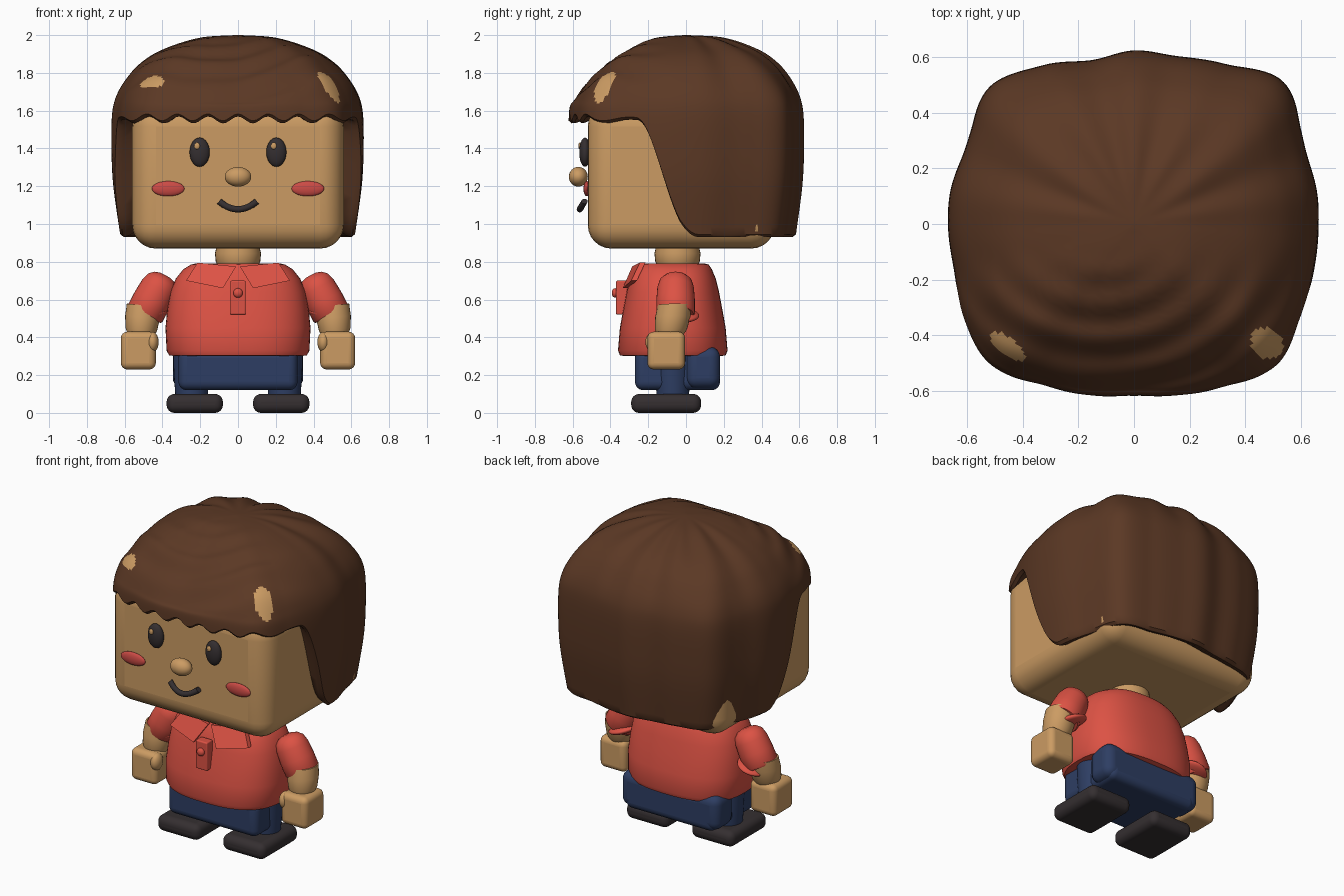
import bpy, bmesh, math
from math import sin, cos, pi
from mathutils import Vector, Matrix

cube = bpy.data.objects.get("Cube")
if cube:
    bpy.data.objects.remove(cube)


def material(name, r, g, b):
    m = bpy.data.materials.new(name)
    m.use_nodes = True
    m.diffuse_color = (r, g, b, 1)
    m.node_tree.nodes["Principled BSDF"].inputs["Base Color"].default_value = (r, g, b, 1)
    return m


HAIR = material("brown hair", .105, .04, .018)
SKIN = material("tan skin", .6, .33, .125)
RED = material("red cloth", .72, .085, .058)
NAVY = material("navy cloth", .027, .048, .125)
DARK = material("near black", .035, .028, .03)
BLUSH = material("blush", .6, .07, .06)


def finish(name, bm, mat):
    bmesh.ops.recalc_face_normals(bm, faces=bm.faces)
    me = bpy.data.meshes.new(name)
    bm.to_mesh(me)
    bm.free()
    ob = bpy.data.objects.new(name, me)
    me.materials.append(mat)
    bpy.context.collection.objects.link(ob)
    return ob


def loft(name, rings, mat):
    bm = bmesh.new()
    vs = [[bm.verts.new(p) for p in ring] for ring in rings]
    n = len(vs[0])
    for a, b in zip(vs, vs[1:]):
        for i in range(n):
            k = (i + 1) % n
            bm.faces.new((a[i], a[k], b[k], b[i]))
    bm.faces.new(vs[0])
    bm.faces.new(vs[-1])
    return finish(name, bm, mat)


def box(name, lo, hi, bevel, mat):
    lo, hi = Vector(lo), Vector(hi)
    bm = bmesh.new()
    bmesh.ops.create_cube(bm, size=1, matrix=Matrix.Translation((lo + hi) / 2) @ Matrix.Diagonal((*(hi - lo), 1)))
    ob = finish(name, bm, mat)
    mod = ob.modifiers.new("round", 'BEVEL')
    mod.width, mod.segments = bevel, 6
    return ob


def ball(name, centre, radii, mat, tilt=0):
    bm = bmesh.new()
    m = Matrix.Translation(centre) @ Matrix.Rotation(tilt, 4, 'Y') @ Matrix.Diagonal((*radii, 1))
    bmesh.ops.create_uvsphere(bm, u_segments=32, v_segments=20, radius=1, matrix=m)
    return finish(name, bm, mat)


def limb(name, a, b, steps, mat):
    """Round limb from a to b; steps are (fraction along, radius)."""
    a, b = Vector(a), Vector(b)
    d = b - a
    u = Vector((0, 1, 0))
    v = d.normalized().cross(u)
    ring = [u * cos(t * pi / 16) + v * sin(t * pi / 16) for t in range(32)]
    return loft(name, [[a + d * f + p * r for p in ring] for f, r in steps], mat)


def spline(pts, t, loop=False):
    """Smooth interpolation through evenly spaced values."""
    n = len(pts)
    i = math.floor(t) if loop else min(int(t), n - 2)
    f = t - i
    p = [pts[k % n] if loop else pts[max(0, min(n - 1, k))] for k in range(i - 1, i + 3)]
    return p[1] + .5 * f * (p[2] - p[0] + f * (2 * p[0] - 5 * p[1] + 4 * p[2] - p[3]
                            + f * (3 * (p[1] - p[2]) + p[3] - p[0])))


def smooth(a, b, x):
    t = max(0, min(1, (x - a) / (b - a)))
    return t * t * (3 - 2 * t)


# Head and neck
box("head", (-.56, -.52, .87), (.56, .47, 1.64), .125, SKIN)
limb("neck", (0, -.045, .76), (0, -.045, .9), [(0, .1), (.3, .118), (.6, .122), (1, .11)], SKIN)

# Hair: a cap with a wavy fringe in front and a long edge at the sides and back
OUTLINE = [.665, .67, .69, .745, .66, .63, .62, .615, .655, .72, .675, .67,
           .67, .67, .705, .725, .67, .64, .62, .64, .675, .725, .69, .67]
WIDTH = [0.02, .3, .6, .77, .88, .96, .995, 1, .985, .93]
Z_SIDE = [2, 1.985, 1.92, 1.85, 1.77, 1.68, 1.58, 1.4, 1.2, .94]
Z_FRONT = [2, 1.975, 1.87, 1.785, 1.71, 1.65, 1.6, 1.4, 1.2, .94]
COLS, ROWS = 240, 46
columns = []
for c in range(COLS):
    t = 2 * pi * c / COLS
    radius = spline(OUTLINE, 24 * c / COLS, True)
    x, y = radius * cos(t), radius * sin(t)
    front = max(0, -sin(t)) ** 3
    heights = [s + (f - s) * front for s, f in zip(Z_SIDE, Z_FRONT)]
    fringe = 1.565 + .018 * cos(39 * x) * smooth(.25, .45, -y)
    edge = fringe + (.945 - fringe) * (.5 * smooth(-.27, -.02, y) + .5 * smooth(-.25, .07, y))
    low, high = 0, len(WIDTH) - 1
    for _ in range(24):
        mid = (low + high) / 2
        low, high = (mid, high) if spline(heights, mid) > edge else (low, mid)
    col = []
    for j in range(ROWS + 1):
        p = low * j / ROWS
        f, z = spline(WIDTH, p), spline(heights, p)
        back = smooth(-.1, .3, y)
        f *= 1 + back * .008 * sin(13 * t) * smooth(.1, .8, f)
        z += back * .008 * sin(13 * t) * smooth(.1, .5, f) * smooth(1.6, 1.8, z)
        # swept strands
        reach = math.hypot(f * x + .08, 1.15 * f * y)
        sweep = smooth(.05, .35, -f * y) * smooth(1.6, 1.7, z)
        z += .009 * sin(42 * reach + 1.5 * t) * sweep
        col.append((f * x, f * y, z))
    f = spline(WIDTH, low)
    col += [(f * x * k, f * y * k, edge + dz) for k, dz in ((.975, -.014), (.94, -.008), (.86, .02))]
    columns.append(col)
hair = loft("hair", list(zip(*columns)), HAIR)
hair.data.materials.append(SKIN)
# Bare spots near the front corners
for poly in hair.data.polygons:
    p = poly.center
    for cx, cy, a, b in ((.48, -.43, .062, .052), (-.455, -.44, .08, .03)):
        dx, dy = p.x - cx, p.y - cy
        u, v = (dx * .8 - dy * .6) / a, (dx * .6 + dy * .8) / b
        if u * u + v * v < 1 and p.z > 1.64:
            poly.material_index = 1

# Face
ball("nose", (0, -.57, 1.25), (.07, .05, .052), SKIN)
for s, side in ((1, "left"), (-1, "right")):
    ball(side + "_eye", (.203 * s, -.535, 1.38), (.053, .03, .077), DARK)
    ball(side + "_eye_glint", (.203 * s - .014, -.562, 1.413), (.015, .008, .018), SKIN)
    ball(side + "_cheek", (.37 * s, -.525, 1.187), (.086, .018, .04), BLUSH)
mouth_rings = []
for i in range(17):
    a = (i - 8) / 8
    centre = Vector((.1 * a, -.562 + .025 * a * a, 1.078 + .042 * a * a))
    across = Vector((-.084 * a, 0, .1)).normalized()
    mouth_rings.append([centre + .017 * (across * cos(k * pi / 6) + Vector((0, sin(k * pi / 6), 0)))
                        for k in range(12)])
loft("mouth", mouth_rings, DARK)

# Shirt
shirt_rings = []
for z, hx, hy in ((.3, .33, .25), (.305, .365, .28), (.33, .378, .29), (.45, .384, .28), (.55, .374, .262),
                  (.64, .358, .245), (.71, .33, .228), (.76, .29, .207), (.785, .25, .19), (.792, .22, .165)):
    ring = []
    for k in range(64):
        c, s = cos(k * pi / 32), sin(k * pi / 32)
        ring.append((hx * math.copysign(abs(c) ** .78, c),
                     -.07 + hy * math.copysign(abs(s) ** .78, s), z))
    shirt_rings.append(ring)
loft("shirt", shirt_rings, RED)
for s, side in ((1, "left"), (-1, "right")):
    flap = [(.01, -.285, .775), (.215, -.245, .795), (.275, -.29, .7), (.08, -.335, .66)]
    loft(side + "_collar", [[(x * s, y + d, z) for x, y, z in flap] for d in (0, .03)], RED)
box("placket", (-.041, -.37, .52), (.041, -.31, .7), .008, RED)
limb("button", (0, -.36, .635), (0, -.361, .635), [(0, .001), (1, .001)], RED).hide_render = True
bpy.data.objects.remove(bpy.data.objects["button"])
ball("button", (0, -.375, .635), (.025, .018, .025), RED)

# Arms, hands, trousers and shoes
for s, side in ((1, "left"), (-1, "right")):
    limb(side + "_sleeve", (.395 * s, -.055, .71), (.495 * s, -.055, .52),
         [(-.1, .03), (-.05, .06), (.06, .085), (.25, .097), (.6, .102), (.95, .102), (1, .095)], RED)
    ball(side + "_cuff", (.452 * s, -.035, .515), (.095, .105, .028), RED, .32 * s)
    limb(side + "_forearm", (.5 * s, -.06, .57), (.515 * s, -.085, .41),
         [(0, .09), (.4, .093), (.8, .085), (1, .07)], SKIN)
    x0, x1 = sorted((.435 * s, .62 * s))
    box(side + "_hand", (x0, -.205, .23), (x1, -.005, .43), .035, SKIN)
    ball(side + "_thumb", (.452 * s, -.17, .375), (.032, .045, .053), SKIN)
    limb(side + "_leg", (.25 * s, -.07, .34), (.245 * s, -.07, .07), [(0, .095), (.5, .092), (1, .085)], NAVY)
    x0, x1 = sorted((.08 * s, .378 * s))
    box(side + "_shoe", (x0, -.29, 0), (x1, .08, .1), .042, DARK)
    x0, x1 = sorted((.15 * s, .345 * s))
    box(side + "_trouser_back", (x0, 0, .13), (x1, .18, .35), .055, NAVY)
box("hips", (-.315, -.27, .12), (.315, .18, .335), .045, NAVY)

# Smooth shading with sharp creases kept
bpy.ops.object.select_all(action='DESELECT')
for ob in bpy.context.collection.objects:
    if ob.type == 'MESH':
        ob.select_set(True)
        bpy.context.view_layer.objects.active = ob
bpy.ops.object.shade_smooth_by_angle(angle=math.radians(40))
